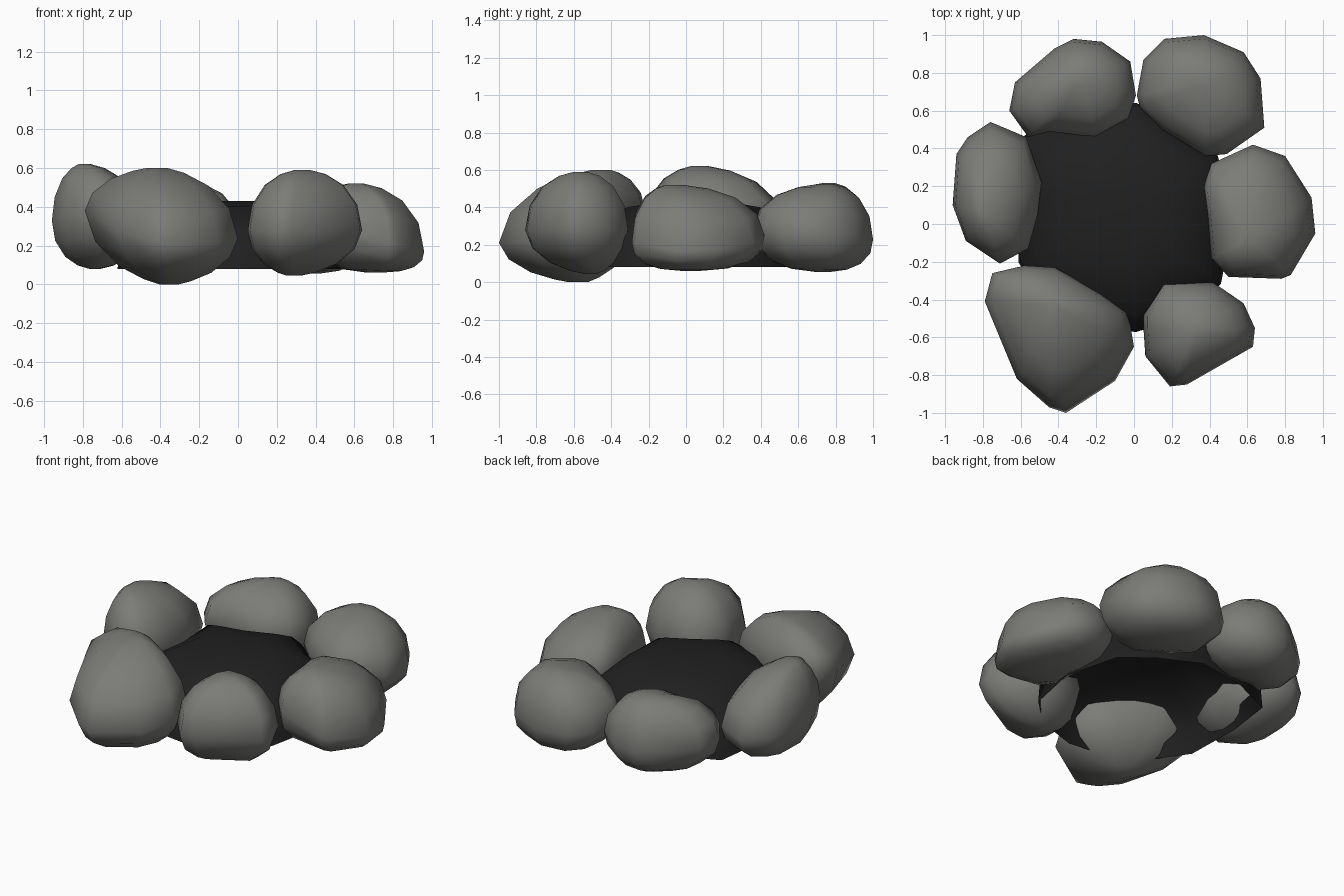
import bpy, bmesh, math

if "Cube" in bpy.data.objects:
    bpy.data.objects.remove(bpy.data.objects["Cube"])


def material(name, rgb):
    m = bpy.data.materials.new(name)
    m.diffuse_color = (*rgb, 1)
    m.use_nodes = True
    m.node_tree.nodes["Principled BSDF"].inputs["Base Color"].default_value = m.diffuse_color
    return m


STONE = material("grey stone", (0.20, 0.20, 0.188))
CHAR = material("black ash", (0.0145, 0.0145, 0.0145))


def loft(name, rings, mat, open_base=False):
    """Smooth skin over a stack of rings (bottom to top) with equal point counts."""
    bm = bmesh.new()
    loops = [[bm.verts.new(p) for p in r] for r in rings]
    n = len(loops[0])
    for a, b in zip(loops, loops[1:]):
        for i in range(n):
            j = (i + 1) % n
            bm.faces.new((a[i], a[j], b[j], b[i]))
    bm.faces.new(loops[-1])
    if not open_base:
        bm.faces.new(loops[0])
    bmesh.ops.recalc_face_normals(bm, faces=bm.faces)
    me = bpy.data.meshes.new(name)
    bm.to_mesh(me)
    bm.free()
    me.materials.append(mat)
    ob = bpy.data.objects.new(name, me)
    bpy.context.collection.objects.link(ob)
    bpy.context.view_layer.objects.active = ob
    ob.select_set(True)
    bpy.ops.object.shade_smooth_by_angle(angle=math.radians(80))
    ob.select_set(False)
    return ob


HEIGHTS = [-1, -.93, -.75, -.42, 0, .42, .75, .93, 1]


def rock(name, outline, mid, tilt, crown, base, p_top=2.0, p_base=2.0):
    """Boulder from its plan outline; crown/base = (x, y, z) of top and bottom.
    tilt = slope of the widest line; p_top/p_base = fullness of each half."""
    cx = sum(p[0] for p in outline) / len(outline)
    cy = sum(p[1] for p in outline) / len(outline)
    rings = []
    for h in HEIGHTS:
        end, p = (crown, p_top) if h > 0 else (base, p_base)
        s = max(.13, (1 - abs(h) ** p) ** (1 / p))
        ring = []
        for x, y in outline:
            zm = mid + tilt[0] * (x - cx) + tilt[1] * (y - cy)
            ring.append((end[0] + (x - end[0]) * s, end[1] + (y - end[1]) * s,
                         zm + (end[2] - zm) * abs(h)))
        rings.append(ring)
    return loft(name, rings, STONE)


# Ring of six boulders
rock("back_left_rock",
     [(-.66, .60), (-.63, .75), (-.42, .93), (-.32, .98), (-.17, .965), (-.02, .86),
      (.01, .68), (-.03, .56), (-.2, .46), (-.45, .49), (-.56, .46)],
     .28, (0, -.1), (-.28, .77, .53), (-.3, .76, .07), 2.1, 2.2)
rock("back_right_rock",
     [(.015, .68), (.05, .87), (.16, .98), (.37, 1.0), (.58, .91), (.67, .77),
      (.69, .51), (.49, .37), (.38, .36), (.15, .5), (.03, .62)],
     .26, (0, -.1), (.36, .76, .525), (.38, .74, .055), 2.1, 2.4)
rock("right_rock",
     [(.39, .05), (.37, .2), (.41, .32), (.63, .42), (.80, .36), (.94, .14),
      (.96, -.05), (.83, -.27), (.78, -.29), (.5, -.28), (.41, -.18)],
     .25, (-.25, 0), (.60, -.08, .52), (.71, .02, .06), 2.1, 2.6)
rock("front_right_rock",
     [(.05, -.55), (.05, -.48), (.15, -.31), (.42, -.31), (.58, -.42), (.64, -.55),
      (.63, -.65), (.28, -.85), (.19, -.86), (.06, -.7)],
     .28, (0, 0), (.33, -.56, .59), (.28, -.50, .045), 2.1, 1.9)
rock("front_left_rock",
     [(-.79, -.41), (-.75, -.26), (-.58, -.22), (-.42, -.23), (-.17, -.37),
      (-.03, -.47), (0, -.65), (-.1, -.83), (-.36, -1), (-.45, -.97), (-.62, -.82)],
     .30, (-.12, .2), (-.42, -.43, .6), (-.35, -.57, 0), 1.9, 1.8)
rock("left_rock",
     [(-.96, .1), (-.94, .37), (-.88, .46), (-.76, .54), (-.57, .46), (-.49, .22),
      (-.51, .05), (-.56, -.13), (-.71, -.21), (-.89, -.09)],
     .32, (0, -.1), (-.80, .06, .62), (-.74, .15, .08), 2.0, 2.1)

# Domed crust of black ash filling the ring, open underneath;
# its skirt dips out below each rock and stays short in the gaps
bed = [(.01, -.56), (.24, -.42), (.45, -.31), (.46, .03), (.43, .37), (.22, .46),
       (.01, .63), (-.28, .52), (-.57, .46), (-.55, .15), (-.60, -.2), (-.35, -.45)]


def bed_ring(s, z, flare=0):
    ox, oy = -.04, .05
    ring = []
    for i, (x, y) in enumerate(bed):
        k = s + flare * (i % 2)
        ring.append((ox + (x - ox) * k, oy + (y - oy) * k, z))
    return ring


loft("ash_crust",
     [bed_ring(1.02, .08, .12), bed_ring(1.0, .25), bed_ring(.85, .33),
      bed_ring(.6, .40), bed_ring(.3, .43)], CHAR, open_base=True)
